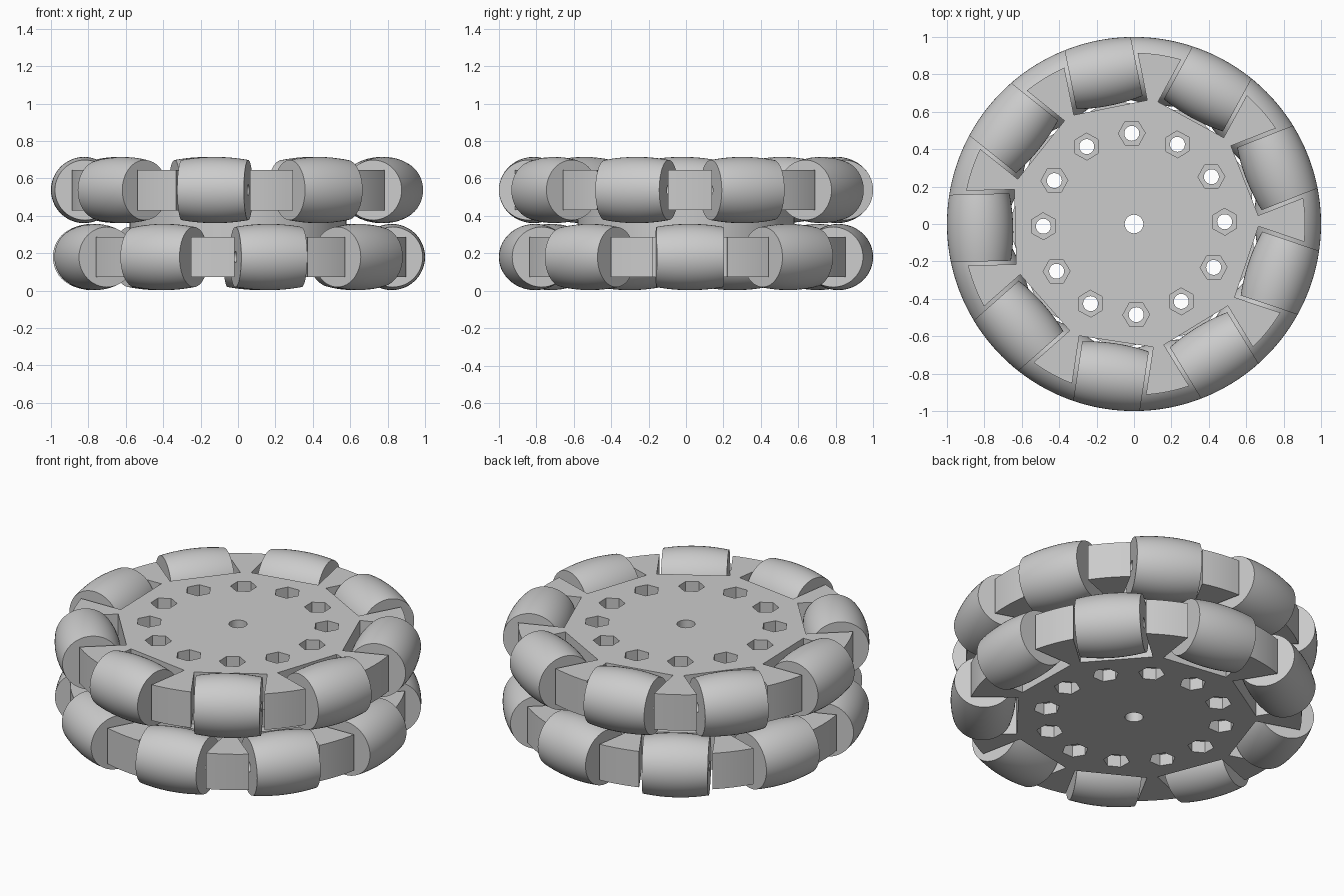
import bpy, bmesh, math
from mathutils import Matrix, Vector

if "Cube" in bpy.data.objects:
    bpy.data.objects.remove(bpy.data.objects["Cube"], do_unlink=True)

COUNT = 9                  # rollers per row
STEP = math.tau / COUNT
PHASE = math.radians(1.4)
AXLE_R = 0.823             # distance from wheel centre to roller axle
ROLL_HALF = 0.18
PLATE_HALF = 0.108
# Row name: (height, turn); the rows are staggered by half a step
ROWS = {"lower": (0.18, PHASE), "upper": (0.538, PHASE + STEP / 2)}

grey = bpy.data.materials.new("light grey")
grey.use_nodes = True
grey.diffuse_color = (0.6, 0.6, 0.6, 1)
grey.node_tree.nodes["Principled BSDF"].inputs["Base Color"].default_value = (0.6, 0.6, 0.6, 1)


def make_object(name, bm):
    bmesh.ops.recalc_face_normals(bm, faces=bm.faces)
    mesh = bpy.data.meshes.new(name)
    bm.to_mesh(mesh)
    bm.free()
    mesh.materials.append(grey)
    obj = bpy.data.objects.new(name, mesh)
    bpy.context.collection.objects.link(obj)
    return obj


def smooth(obj, degrees=30):
    bpy.ops.object.select_all(action="DESELECT")
    obj.select_set(True)
    bpy.context.view_layer.objects.active = obj
    bpy.ops.object.shade_smooth_by_angle(angle=math.radians(degrees))


def add_cylinder(bm, sides, radius, z0, z1, matrix=Matrix()):
    place = matrix @ Matrix.Translation((0, 0, (z0 + z1) / 2))
    bmesh.ops.create_cone(bm, cap_ends=True, segments=sides, radius1=radius,
                          radius2=radius, depth=z1 - z0, matrix=place)


def cut(obj, cutter):
    mod = obj.modifiers.new("holes", "BOOLEAN")
    mod.operation = "DIFFERENCE"
    mod.solver = "EXACT"
    mod.object = cutter
    bpy.context.view_layer.objects.active = obj
    bpy.ops.object.modifier_apply(modifier=mod.name)


def slotted_plate(name, z, phase):
    """Disc with one rectangular roller slot per step."""
    rim, floor, half = 0.915, 0.635, 0.2
    edge = math.asin(half / rim)
    points = []
    for k in range(COUNT):
        a = phase + k * STEP
        turn = Matrix.Rotation(a, 3, "Z")
        points += [turn @ Vector((floor, s * half, 0)) for s in (-1, 1)]
        for i in range(7):
            b = a + edge + (STEP - 2 * edge) * i / 6
            points.append(Vector((rim * math.cos(b), rim * math.sin(b), 0)))
    bm = bmesh.new()
    face = bm.faces.new([bm.verts.new(p + Vector((0, 0, z - PLATE_HALF))) for p in points])
    new = bmesh.ops.extrude_face_region(bm, geom=[face])["geom"]
    bmesh.ops.translate(bm, vec=(0, 0, 2 * PLATE_HALF),
                        verts=[v for v in new if isinstance(v, bmesh.types.BMVert)])
    return make_object(name, bm)


def roller_mesh():
    """Barrel whose outer line follows the wheel circle, with an axle bore."""
    bm = bmesh.new()
    bore, rings, sides = 0.03, 12, 48
    profile = [(bore, -ROLL_HALF)]
    for i in range(rings + 1):
        t = ROLL_HALF * (2 * i / rings - 1)
        profile.append((math.sqrt(1 - t * t) - AXLE_R, t))
    profile.append((bore, ROLL_HALF))
    verts = [bm.verts.new((r, t, 0)) for r, t in profile]
    edges = [bm.edges.new((verts[i], verts[i - 1])) for i in range(len(verts))]
    bmesh.ops.spin(bm, geom=verts + edges, cent=(0, 0, 0), axis=(0, 1, 0),
                   angle=math.tau, steps=sides)
    bmesh.ops.remove_doubles(bm, verts=bm.verts, dist=1e-5)
    return bm


# Hub plates and the spacer between them
plates = [slotted_plate(f"{row}_plate", z, turn) for row, (z, turn) in ROWS.items()]
z_low, z_high = ROWS["lower"][0], ROWS["upper"][0]
bottom, top = z_low - PLATE_HALF, z_high + PLATE_HALF
bm = bmesh.new()
add_cylinder(bm, 64, 0.58, z_low + PLATE_HALF, z_high - PLATE_HALF)
spacer = make_object("hub_spacer", bm)

# Cutters: centre bore, bolt holes and hexagonal pockets on both sides
holes, pockets = bmesh.new(), bmesh.new()
add_cylinder(holes, 32, 0.05, -0.2, 1)
for k in range(12):
    place = Matrix.Rotation(PHASE + k * math.tau / 12, 4, "Z") @ Matrix.Translation((0.485, 0, 0))
    add_cylinder(holes, 24, 0.04, -0.2, 1, place)
    add_cylinder(pockets, 6, 0.072, top - 0.07, top + 0.1, place)
    add_cylinder(pockets, 6, 0.072, bottom - 0.1, bottom + 0.07, place)
hole_cutter = make_object("hole_cutter", holes)
pocket_cutter = make_object("pocket_cutter", pockets)
for part in plates + [spacer]:
    cut(part, hole_cutter)
for part in plates:
    cut(part, pocket_cutter)
for cutter in (hole_cutter, pocket_cutter):
    bpy.data.objects.remove(cutter, do_unlink=True)
for part in plates + [spacer]:
    smooth(part, 25)

# Rollers, one linked mesh repeated around both rows
first = make_object("roller", roller_mesh())
smooth(first)
for row, (z, turn) in ROWS.items():
    for k in range(COUNT):
        roller = bpy.data.objects.new(f"{row}_roller_{k + 1}", first.data)
        bpy.context.collection.objects.link(roller)
        roller.matrix_world = (Matrix.Rotation(turn + k * STEP, 4, "Z")
                               @ Matrix.Translation((AXLE_R, 0, z)))
bpy.data.objects.remove(first, do_unlink=True)
